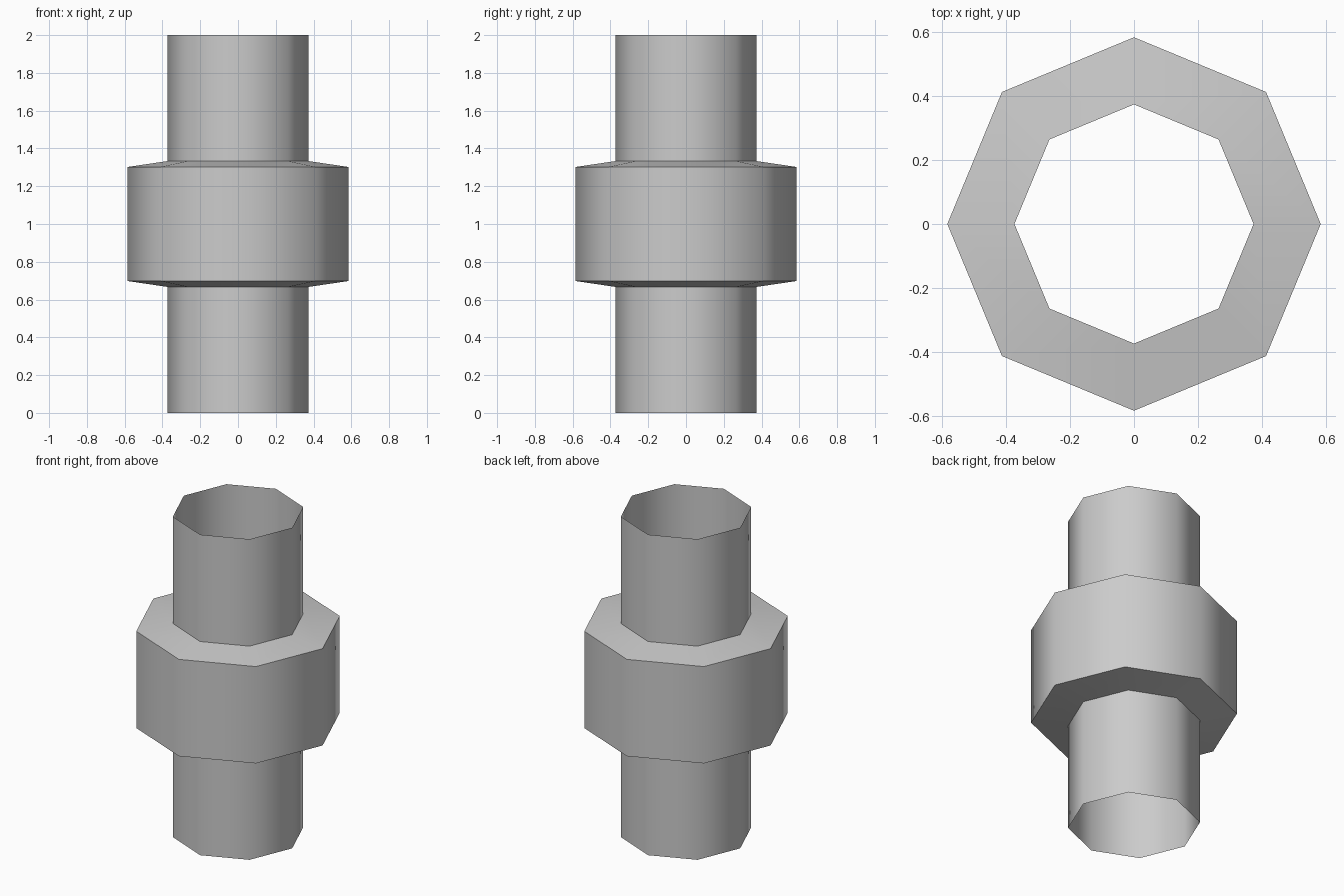
import bpy, bmesh
from math import cos, sin, tau, radians

if "Cube" in bpy.data.objects:
    bpy.data.objects.remove(bpy.data.objects["Cube"])

SIDES = 8
# Pipe outline from bottom to top: (radius, height)
PROFILE = [(0.374, 0.0), (0.374, 0.667), (0.584, 0.698),
           (0.584, 1.302), (0.374, 1.333), (0.374, 2.0)]


def lathe(name, profile, sides):
    """Revolve an open profile about z into a single-walled shell."""
    bm = bmesh.new()
    rings = [[bm.verts.new((r * cos(tau * i / sides), r * sin(tau * i / sides), z))
              for i in range(sides)] for r, z in profile]
    for low, high in zip(rings, rings[1:]):
        for i in range(sides):
            j = (i + 1) % sides
            bm.faces.new((low[i], low[j], high[j], high[i]))
    mesh = bpy.data.meshes.new(name)
    bm.to_mesh(mesh)
    bm.free()
    obj = bpy.data.objects.new(name, mesh)
    bpy.context.collection.objects.link(obj)
    return obj


# Open pipe with a raised collar in the middle
pipe = lathe("collared_pipe", PROFILE, SIDES)

# Smooth around the pipe, sharp at the collar steps
bpy.context.view_layer.objects.active = pipe
pipe.select_set(True)
bpy.ops.object.shade_smooth_by_angle(angle=radians(50))
